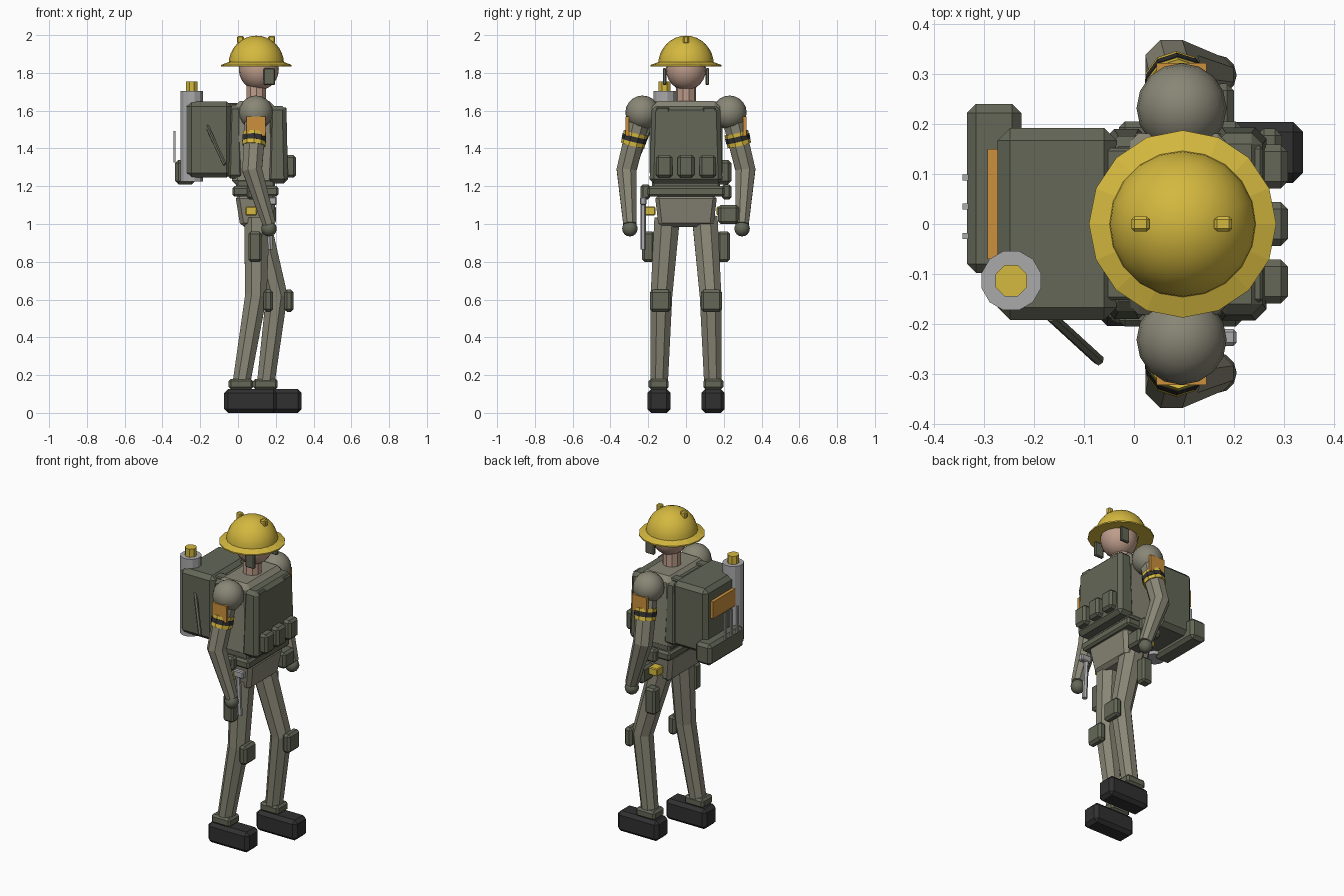
import bpy, bmesh, math
from mathutils import Vector, Matrix

if "Cube" in bpy.data.objects:
    bpy.data.objects.remove(bpy.data.objects["Cube"], do_unlink=True)


def material(name, r, g, b):
    m = bpy.data.materials.new(name)
    m.use_nodes = True
    m.diffuse_color = (r, g, b, 1)
    bsdf = next(n for n in m.node_tree.nodes if n.type == 'BSDF_PRINCIPLED')
    bsdf.inputs["Base Color"].default_value = (r, g, b, 1)
    return m


CLOTH = material("cloth olive", .25, .24, .18)
GEAR = material("gear olive", .125, .135, .095)
YELLOW = material("safety yellow", .66, .48, .05)
SKIN = material("skin", .52, .34, .26)
BLACK = material("boot black", .03, .03, .03)
STEEL = material("steel grey", .40, .40, .41)
ORANGE = material("patch orange", .60, .28, .045)


def finish(name, bm, mat, smooth=False):
    bmesh.ops.recalc_face_normals(bm, faces=bm.faces)
    me = bpy.data.meshes.new(name)
    bm.to_mesh(me)
    bm.free()
    me.materials.append(mat)
    ob = bpy.data.objects.new(name, me)
    bpy.context.collection.objects.link(ob)
    if smooth:
        me.polygons.foreach_set("use_smooth", [True] * len(me.polygons))
    return ob


def box(name, x, y, z, mat, bevel=.012, top=(1, 1), bottom=(1, 1), lean=0):
    """Chamfered box between ranges, with end scales and a forward lean of the top."""
    bm = bmesh.new()
    bmesh.ops.create_cube(bm, size=1)
    for v in bm.verts:
        s = top if v.co.z > 0 else bottom
        shift = lean if v.co.z > 0 else 0
        v.co = ((x[0] + x[1]) / 2 + v.co.x * s[0] * (x[1] - x[0]) + shift,
                (y[0] + y[1]) / 2 + v.co.y * s[1] * (y[1] - y[0]),
                (z[0] + z[1]) / 2 + v.co.z * (z[1] - z[0]))
    if bevel:
        bmesh.ops.bevel(bm, geom=bm.edges[:], offset=bevel, segments=1,
                        affect='EDGES', clamp_overlap=True)
    return finish(name, bm, mat)


def ball(name, center, radius, mat, scale_z=1, seg=16):
    bm = bmesh.new()
    bmesh.ops.create_uvsphere(bm, u_segments=seg, v_segments=seg // 2 + 2, radius=radius)
    bmesh.ops.scale(bm, vec=(1, 1, scale_z), verts=bm.verts)
    bmesh.ops.translate(bm, vec=center, verts=bm.verts)
    return finish(name, bm, mat, True)


def tube(name, points, radii, mat, sides=8):
    """Faceted limb through the points, with a radius at each one."""
    pts = [Vector(p) for p in points]
    bm = bmesh.new()
    rings = []
    for i, p in enumerate(pts):
        d = pts[min(i + 1, len(pts) - 1)] - pts[max(i - 1, 0)]
        turn = Vector((0, 0, 1)).rotation_difference(d.normalized())
        if d.z < 0:
            turn = Vector((0, 0, -1)).rotation_difference(d.normalized())
        ring = []
        for k in range(sides):
            a = 2 * math.pi * (k + .5) / sides
            ring.append(bm.verts.new(p + turn @ Vector((math.cos(a), math.sin(a), 0)) * radii[i]))
        rings.append(ring)
    for a, b in zip(rings, rings[1:]):
        for k in range(sides):
            n = (k + 1) % sides
            bm.faces.new((a[k], a[n], b[n], b[k]))
    bm.faces.new(rings[0])
    bm.faces.new(rings[-1])
    return finish(name, bm, mat)


def lathe(name, profile, center, mat, seg, smooth=False):
    bm = bmesh.new()
    vs = [bm.verts.new((r, 0, z)) for r, z in profile]
    es = [bm.edges.new(p) for p in zip(vs, vs[1:])]
    bmesh.ops.spin(bm, geom=vs + es, cent=(0, 0, 0), axis=(0, 0, 1),
                   angle=2 * math.pi, steps=seg)
    bmesh.ops.remove_doubles(bm, verts=bm.verts, dist=.0005)
    bmesh.ops.translate(bm, vec=center, verts=bm.verts)
    return finish(name, bm, mat, smooth)


def mid(c, w):
    return (c - w / 2, c + w / 2)


# Head, neck and helmet
HX = .097
ball("head", (.11, 0, 1.82), .106, SKIN, 1.06, 20)
tube("neck", [(HX, 0, 1.62), (HX, 0, 1.75)], [.054, .054], SKIN, 10)
dome = [(.147 * math.cos(t * math.pi / 16), 1.845 + .152 * math.sin(t * math.pi / 16))
        for t in range(9)]
lathe("helmet_dome", dome, (HX, 0, 0), YELLOW, 20, True)
lathe("helmet_brim", [(.1, 1.836), (.187, 1.834), (.187, 1.842), (.145, 1.858), (.1, 1.858)],
      (HX, 0, 0), YELLOW, 16)
for name, cx in (("helmet_rear_stud", .013), ("helmet_front_stud", .178)):
    box(name, mid(cx, .036), mid(0, .03), (1.955, 1.996), YELLOW, .006)

# Torso, vest and waist
box("torso", (-.04, .215), (-.192, .192), (1.2, 1.65), CLOTH, .03, (.85, .94), (.95, .95))
box("vest_front", (.15, .268), (-.197, .197), (1.215, 1.625), GEAR, .022, (.8, .92), (.95, .98))
box("vest_back", (-.06, .03), (-.19, .19), (1.24, 1.63), GEAR, .02, (.8, .92))
box("waist", (-.01, .195), (-.18, .18), (1.17, 1.25), GEAR, .01)
box("belt", (-.03, .215), (-.205, .205), (1.145, 1.2), GEAR, .012)
box("pelvis", (-.015, .205), (-.165, .165), (.985, 1.155), CLOTH, .02, bottom=(.75, .88))
for name, cy in (("right_vest_pouch", -.115), ("middle_vest_pouch", 0), ("left_vest_pouch", .115)):
    box(name, (.225, .307), mid(cy, .088), (1.245, 1.365), GEAR, .014)

# Parts carried on both sides
for side, s in (("left", 1), ("right", -1)):
    # Straps, ear guards
    box(side + "_strap_buckle", (.195, .257), mid(s * .122, .068), (1.59, 1.618), GEAR, .006)
    box(side + "_shoulder_strap", (-.06, .02), mid(s * .122, .06), (1.615, 1.64), GEAR, .006)
    box(side + "_ear_guard", (.135, .195), mid(s * .113, .02), (1.735, 1.825), GEAR, .005)

    # Arm
    ball(side + "_shoulder", (.095, s * .231, 1.59), .09, CLOTH)
    top, elbow = Vector((.095, s * .24, 1.59)), Vector((.075, s * .315, 1.285))
    tube(side + "_arm", [top, elbow, (.165, s * .297, 1.0)], [.062, .057, .038], CLOTH)
    ball(side + "_glove", (.164, s * .297, .975), .041, GEAR, 1, 12)
    for name, a, b, r, mat in (("upper_band", .35, .41, .064, YELLOW),
                               ("middle_band", .41, .50, .066, BLACK),
                               ("lower_band", .50, .57, .064, YELLOW)):
        tube(side + "_" + name, [top.lerp(elbow, a), top.lerp(elbow, b)], [r, r], mat, 10)
    box(side + "_sleeve_patch", mid(.095, .1), mid(s * .312, .018), (1.465, 1.568), ORANGE, 0)

    # Leg, with the left one stepping forward
    hip = (.1, s * .1, 1.03)
    knee = (.205 if s > 0 else .095, s * .13, .62)
    ankle_x = .145 if s > 0 else .015
    tube(side + "_leg", [hip, knee, (ankle_x, s * .143, .14)], [.073, .062, .05], CLOTH)
    box(side + "_knee_pad", mid(knee[0] + .065, .05), mid(s * .135, .112), (.535, .652), GEAR, .014)
    box(side + "_ankle_cuff", mid(ankle_x, .13), mid(s * .145, .105), (.125, .18), GEAR, .012)
    heel = ankle_x - .088
    box(side + "_boot", (heel, heel + .28), mid(s * .143, .122), (0, .126), BLACK, .02)

    # Belt and thigh gear
    box(side + "_thigh_case", mid(.09, .07), mid(s * .2, .065), (.8, .96), GEAR, .012)
    box(side + "_belt_pouch", mid(.09, .085), mid(s * .215, .05), (1.13, 1.21), GEAR, .012)
    box(side + "_yellow_tool", mid(.07, .06), mid(s * .195, .065), (1.045, 1.092), YELLOW, .005)

box("left_hip_pouch", (.1, .2), (.17, .28), (1.0, 1.1), GEAR, .014)

# Hammer on the right hip
box("hammer_head", (.135, .205), (-.243, -.21), (1.1, 1.143), STEEL, .006)
tube("hammer_handle", [(.16, -.227, 1.12), (.172, -.227, .865)], [.015, .015], STEEL, 6)

# Backpack with its tank, roll and fittings
box("backpack", (-.272, -.035), (-.192, .192), (1.245, 1.648), GEAR, .025)
box("lower_pack", (-.333, -.225), (-.098, .24), (1.21, 1.34), GEAR, .018)
box("pack_patch", (-.292, -.266), (-.07, .15), (1.465, 1.57), ORANGE, 0)
tube("tank", [(-.245, -.113, 1.225), (-.245, -.113, 1.705)], [.061, .061], STEEL, 12)
tube("tank_valve", [(-.245, -.113, 1.70), (-.245, -.113, 1.755)], [.034, .034], YELLOW, 8)
for i, cy in enumerate((-.024, .035, .093)):
    box("pack_rod_" + str(i + 1), (-.342, -.33), mid(cy, .012), (1.325, 1.492), STEEL, 0)
tube("side_lever", [(-.165, -.185, 1.52), (-.07, -.272, 1.315)], [.011, .011], GEAR, 6)
